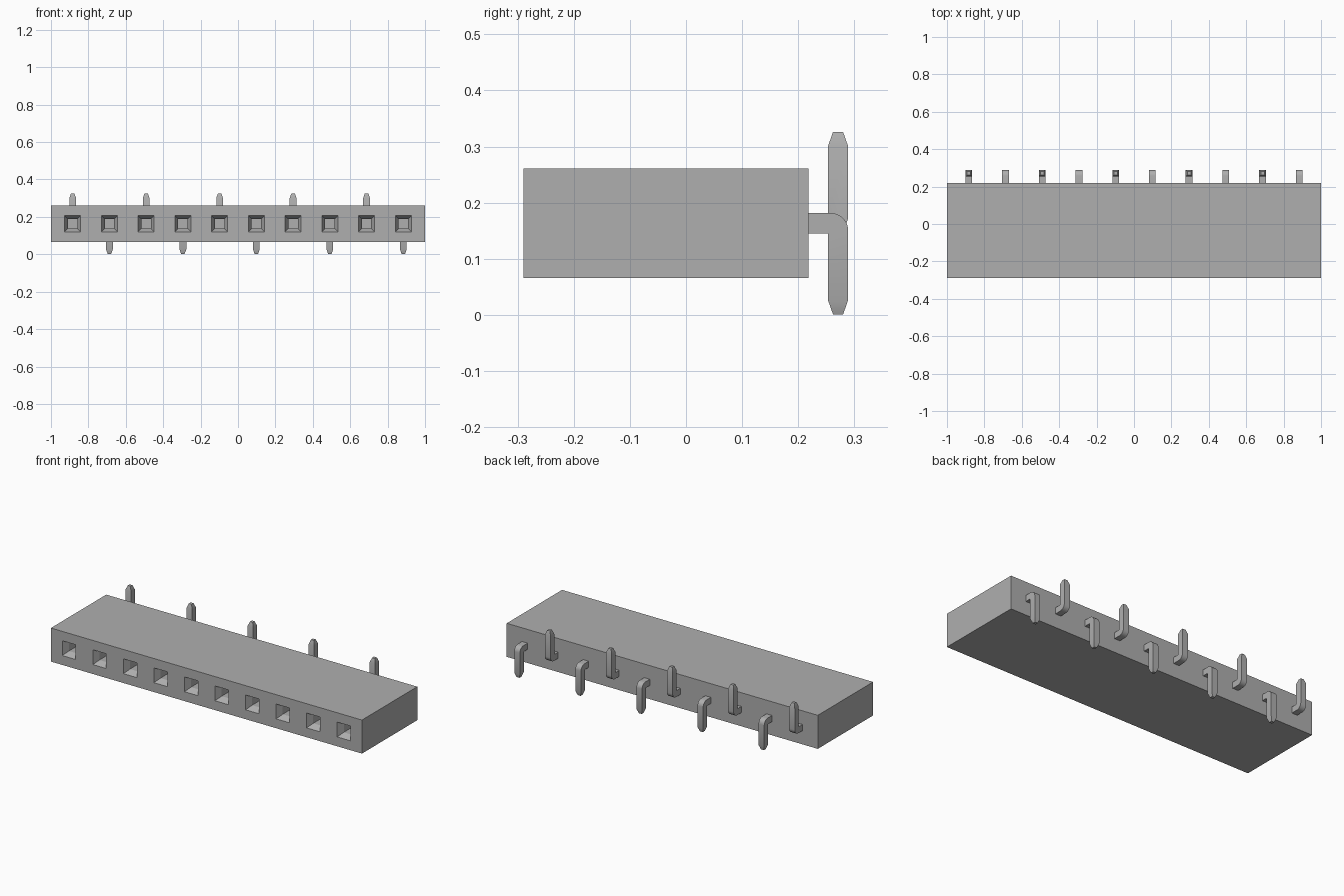
import bpy
import bmesh
from math import sin, cos, pi
from mathutils import Vector

cube = bpy.data.objects.get("Cube")
if cube:
    bpy.data.objects.remove(cube, do_unlink=True)

# Shared material
grey = bpy.data.materials.new("plain_grey")
grey.use_nodes = True
colour = (0.43, 0.43, 0.43, 1)
grey.diffuse_color = colour
grey.node_tree.nodes["Principled BSDF"].inputs["Base Color"].default_value = colour

# Layout
COUNT = 10
PITCH = 0.1964
MID_Z = 0.1635
FRONT, BACK = -0.29, 0.218
HALF_HEIGHT = 0.0975
MOUTH, THROAT = 0.043, 0.025
centres = [(i - (COUNT - 1) / 2) * PITCH for i in range(COUNT)]


def finish(bm, name):
    bmesh.ops.recalc_face_normals(bm, faces=bm.faces[:])
    mesh = bpy.data.meshes.new(name)
    bm.to_mesh(mesh)
    bm.free()
    mesh.materials.append(grey)
    obj = bpy.data.objects.new(name, mesh)
    bpy.context.collection.objects.link(obj)
    return obj


def push(bm, face, offset, scale):
    """Extrude a face by an offset and scale its end about the centre."""
    middle = face.calc_center_median()
    end = bmesh.ops.extrude_discrete_faces(bm, faces=[face])["faces"][0]
    for v in end.verts:
        v.co = middle + (v.co - middle) * scale + Vector(offset)
    return end


# Housing with a row of funnel-mouthed sockets
bm = bmesh.new()
bmesh.ops.create_cube(bm, size=1)
for v in bm.verts:
    v.co = (v.co.x * 2,
            BACK if v.co.y > 0 else FRONT,
            MID_Z + v.co.z * 2 * HALF_HEIGHT)
cuts = [((x + s * MOUTH, 0, 0), (1, 0, 0)) for x in centres for s in (-1, 1)]
cuts += [((0, 0, MID_Z + s * MOUTH), (0, 0, 1)) for s in (-1, 1)]
for point, normal in cuts:
    bmesh.ops.bisect_plane(bm, geom=bm.verts[:] + bm.edges[:] + bm.faces[:],
                           plane_co=point, plane_no=normal)
mouths = []
for f in bm.faces:
    c = f.calc_center_median()
    if (c.y < FRONT + 0.001 and abs(c.z - MID_Z) < 0.01
            and min(abs(c.x - x) for x in centres) < 0.01):
        mouths.append(f)
for f in mouths:
    throat = push(bm, f, (0, 0.035, 0), THROAT / MOUTH)
    push(bm, throat, (0, 0.25, 0), 1)
finish(bm, "housing")


# Bent pins with tapered tips, alternating up and down
def pin(name, x, direction):
    half, inner, outer, radius = 0.018, 0.253, 0.289, 0.031
    shoulder, tip = 0.137, 0.0255
    outline = [(0.21, half), (0.21, -half)]
    for k in range(9):
        a = pi / 2 * k / 8
        outline.append((outer - radius + radius * sin(a),
                        -half + radius - radius * cos(a)))
    outline += [(outer, shoulder), (inner, shoulder), (inner, half)]
    b = bmesh.new()
    face = b.faces.new([b.verts.new((x - half, y, MID_Z + direction * z))
                        for y, z in outline])
    side = bmesh.ops.extrude_face_region(b, geom=[face])["geom"]
    bmesh.ops.translate(b, vec=(2 * half, 0, 0),
                        verts=[g for g in side if isinstance(g, bmesh.types.BMVert)])
    end = max(b.faces, key=lambda f: direction * f.calc_center_median().z
              if len(f.verts) == 4 else -1)
    push(b, end, (0, 0, direction * tip), 0.5)
    return finish(b, name)


for i, x in enumerate(centres):
    up = i % 2 == 0
    obj = pin(f"{'upper' if up else 'lower'}_pin_{i + 1}", x, 1 if up else -1)
    bpy.ops.object.select_all(action='DESELECT')
    obj.select_set(True)
    bpy.context.view_layer.objects.active = obj
    bpy.ops.object.shade_smooth_by_angle(angle=pi / 7)
